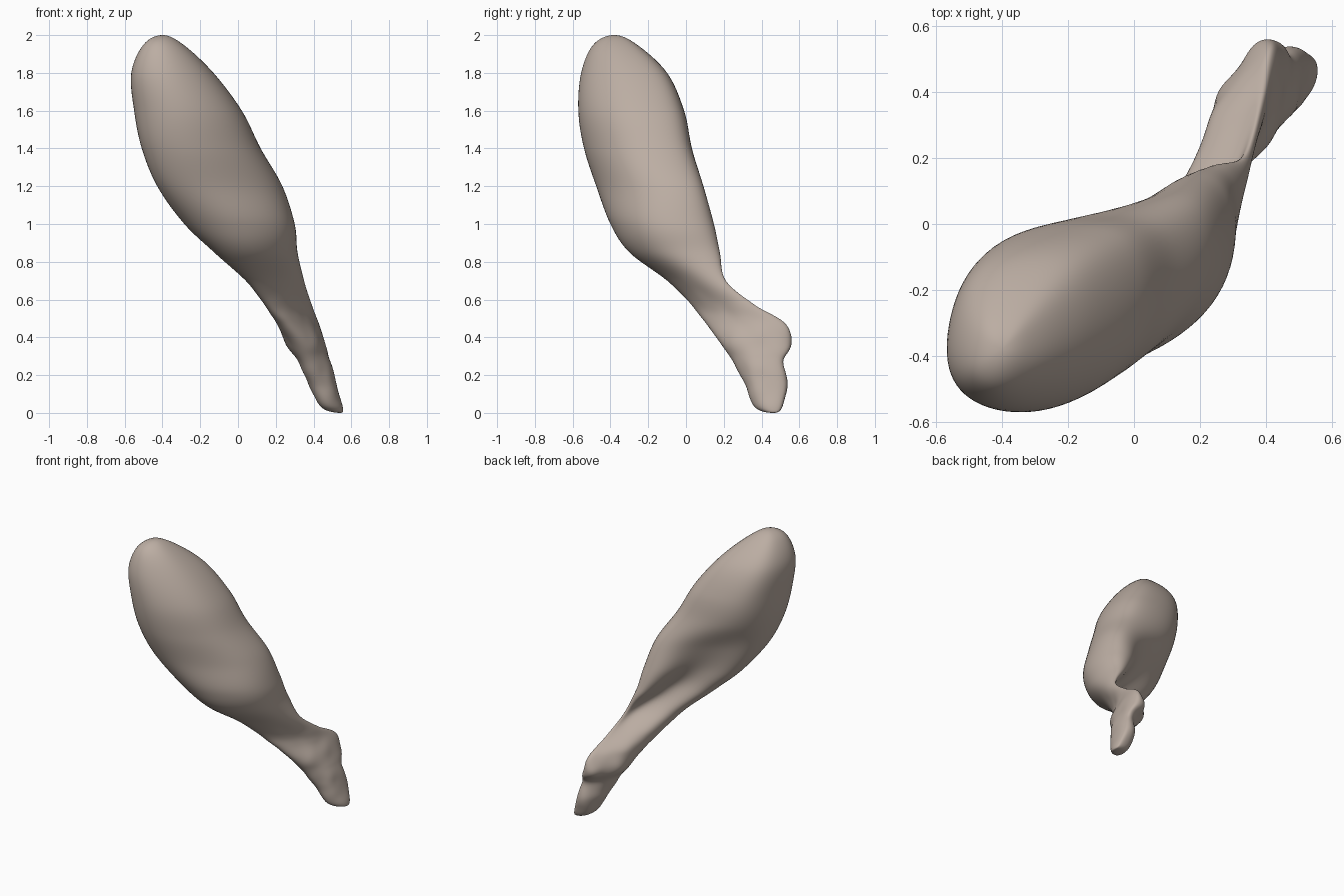
import bpy, bmesh, math
from mathutils import Vector, noise

old_cube = bpy.data.objects.get("Cube")
if old_cube:
    bpy.data.objects.remove(old_cube, do_unlink=True)

SIDES = 72
STEPS = 8

# Level rows: height, x range, y range, diagonal lean, hollow depth
LEVELS = [
    (2.0, -.4, -.4, -.38, -.38, .2, 0),
    (1.95, -.5, -.29, -.49, -.26, .2, 0),
    (1.8, -.565, -.13, -.555, -.1, .22, 0),
    (1.6, -.55, .02, -.57, -.01, .24, 0),
    (1.4, -.51, .12, -.54, .035, .3, .02),
    (1.2, -.43, .235, -.475, .105, .36, .1),
    (1.0, -.29, .3, -.4, .165, .25, .17),
    (.85, -.13, .315, -.3, .195, .35, .16),
    (.7, .04, .35, -.1, .22, .68, .08),
    (.57, .14, .39, .03, .37, .78, .03),
    (.48, .2, .425, .1, .52, .65, .03),
    (.36, .26, .465, .19, .56, .35, .03),
    (.27, .32, .49, .25, .51, .4, .02),
    (.15, .375, .525, .31, .53, .3, .01),
    (.03, .44, .555, .365, .51, .35, 0),
    (0, .54, .54, .46, .46, .35, 0),
]


def mirrored(row):
    """Swap the ranges so that the curve rounds over at an end."""
    z, x0, x1, y0, y1, lean, hollow = row
    return (z, x1, x0, y1, y0, lean, hollow)


def blend(p, q, r, s, t):
    """Catmull-Rom blend of four numbers."""
    return 0.5 * (2 * q + (r - p) * t + (2 * p - 5 * q + 4 * r - s) * t * t
                  + (3 * q - p - 3 * r + s) * t ** 3)


def smooth_levels():
    rows = [mirrored(LEVELS[1])] + LEVELS + [mirrored(LEVELS[-2])]
    for i in range(len(LEVELS) - 1):
        for step in range(STEPS):
            yield [blend(*column, step / STEPS) for column in zip(*rows[i:i + 4])]


def full_cos(angle, fullness):
    """Cosine with fuller shoulders, for a plump oval."""
    c = math.cos(angle)
    return c * (1 + fullness * (1 - c * c))


def ring_points(level):
    """Slanted oval, plumper at the back, with a scoop beside the back ridge."""
    z, x0, x1, y0, y1, lean, hollow = level
    centre = Vector(((x0 + x1) / 2, (y0 + y1) / 2, z))
    phase = math.acos(lean)
    back = phase / 2 + math.radians(45)
    middle = phase + math.radians(43)
    gnarl = 0.008 * max(0, min(1, (0.75 - z) * 4)) * min(1, z * 8)
    for i in range(SIDES):
        angle = math.tau * i / SIDES
        fullness = 0.1 * (1 + math.cos(angle - back))
        out = Vector(((x1 - x0) / 2 * full_cos(angle, fullness),
                      (y1 - y0) / 2 * full_cos(angle - phase, fullness), 0))
        away = math.remainder(angle - middle, math.tau)
        scoop = 0.8 * hollow * math.exp(-(away / 0.64) ** 2)
        point = centre + out + Vector((scoop, -scoop, 0))
        yield point + out.normalized() * gnarl * noise.noise(point * 10)


# Body: lofted from the rounded thick end to the narrow bony end
bm = bmesh.new()
top = bm.verts.new((LEVELS[0][1], LEVELS[0][3], LEVELS[0][0]))
bottom = bm.verts.new((LEVELS[-1][1], LEVELS[-1][3], LEVELS[-1][0]))
rings = [[bm.verts.new(p) for p in ring_points(level)]
         for level in list(smooth_levels())[1:]]
for i in range(SIDES):
    j = (i + 1) % SIDES
    bm.faces.new((top, rings[0][i], rings[0][j]))
    bm.faces.new((bottom, rings[-1][j], rings[-1][i]))
    for upper, lower in zip(rings, rings[1:]):
        bm.faces.new((upper[i], lower[i], lower[j], upper[j]))

# Small knobs of the joint, raised from the narrow end
KNOBS = [((.27, .37, .38), (-.015, .01, 0), .06),
         ((.46, .53, .18), (0, .012, 0), .08),
         ((.37, .55, .37), (-.01, .01, 0), .06)]
for spot, push, radius in KNOBS:
    for v in bm.verts:
        distance = (v.co - Vector(spot)).length
        v.co += Vector(push) * math.exp(-(distance / radius) ** 2)

bmesh.ops.recalc_face_normals(bm, faces=bm.faces)
for face in bm.faces:
    face.smooth = True
mesh = bpy.data.meshes.new("leg_body")
bm.to_mesh(mesh)
bm.free()
body = bpy.data.objects.new("leg_body", mesh)
bpy.context.collection.objects.link(body)

# Single matte colour
colour = (0.50, 0.42, 0.365, 1)
material = bpy.data.materials.new("warm_taupe")
material.use_nodes = True
material.diffuse_color = colour
shader = material.node_tree.nodes["Principled BSDF"]
shader.inputs["Base Color"].default_value = colour
shader.inputs["Roughness"].default_value = 0.7
mesh.materials.append(material)
